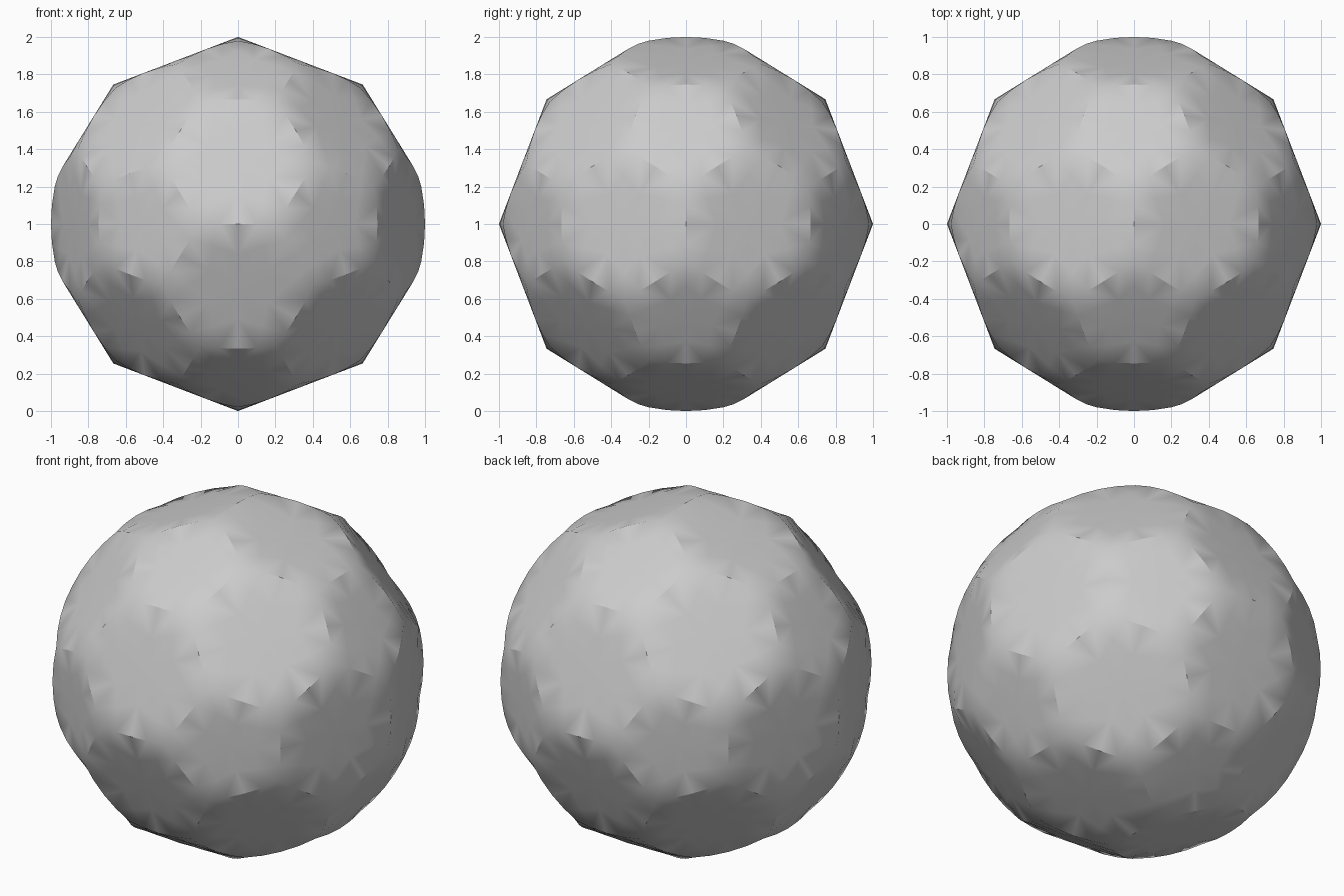
import bpy, bmesh
from mathutils import Vector

cube = bpy.data.objects.get("Cube")
if cube:
    bpy.data.objects.remove(cube)

# Icosahedron corners, one per pentagon panel
PHI = (1 + 5 ** 0.5) / 2
ico = []
for a in (-1, 1):
    for b in (-PHI, PHI):
        ico += [Vector((b, 0, a)), Vector((a, b, 0)), Vector((0, a, b))]

# Cut every edge in thirds to get the panel corners, with edge midpoints at radius 1
bm = bmesh.new()
for p in ico:
    for q in ico:
        if 0 < (p - q).length < 2.1:
            bm.verts.new((2 * p + q) / (3 * PHI))
bmesh.ops.convex_hull(bm, input=bm.verts[:])
bmesh.ops.dissolve_limit(bm, angle_limit=0.05, verts=bm.verts[:], edges=bm.edges[:])
bmesh.ops.recalc_face_normals(bm, faces=bm.faces[:])
mesh = bpy.data.meshes.new("panelled_ball")
bm.to_mesh(mesh)
bm.free()
ball = bpy.data.objects.new("panelled_ball", mesh)
bpy.context.collection.objects.link(ball)
bpy.context.view_layer.objects.active = ball
ball.select_set(True)

# Subdivide the flat panels
sub = ball.modifiers.new("panel_grid", "SUBSURF")
sub.subdivision_type = "SIMPLE"
sub.levels = sub.render_levels = 2
bpy.ops.object.modifier_apply(modifier=sub.name)

# Soften the panel corners onto the unit sphere, then stand the ball on the ground
for v in ball.data.vertices:
    if v.co.length > 1:
        v.co.normalize()
    v.co.z += 1
bpy.ops.object.shade_smooth_by_angle(angle=0.52)

# Plain grey surface
mat = bpy.data.materials.new("light_grey")
mat.use_nodes = True
grey = (0.6, 0.6, 0.6, 1)
mat.diffuse_color = grey
mat.node_tree.nodes["Principled BSDF"].inputs["Base Color"].default_value = grey
ball.data.materials.append(mat)
